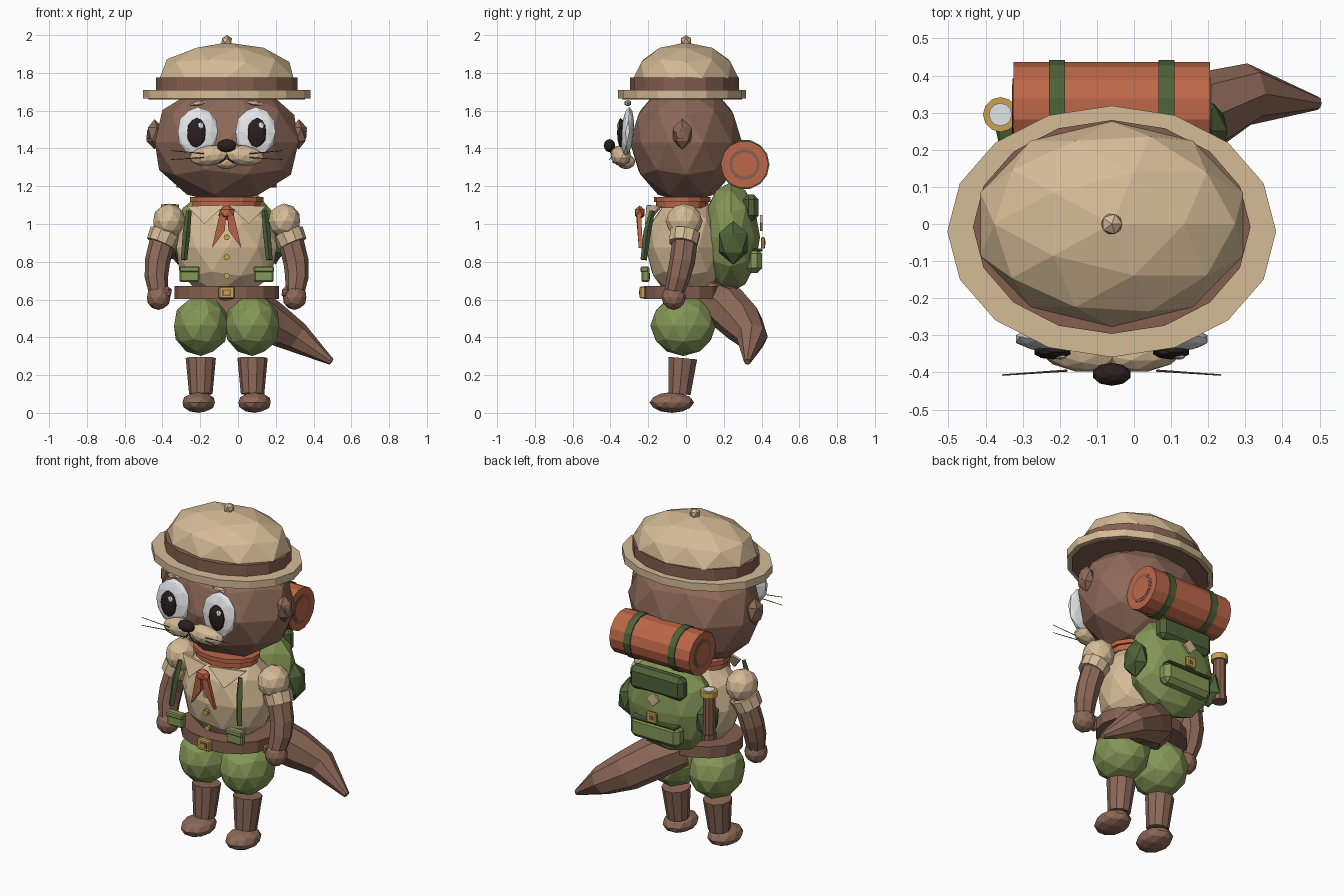
import bpy, bmesh, math
from mathutils import Vector, Matrix, Euler

if "Cube" in bpy.data.objects:
    bpy.data.objects.remove(bpy.data.objects["Cube"])

CX = -0.06  # body axis; all part positions below are relative to it


def colour(name, r, g, b):
    m = bpy.data.materials.new(name)
    m.diffuse_color = [((c / 255 + 0.055) / 1.055) ** 2.4 for c in (r, g, b)] + [1]
    m.use_nodes = True
    m.node_tree.nodes["Principled BSDF"].inputs["Base Color"].default_value = m.diffuse_color
    return m


FUR = colour("fur brown", 141, 105, 88)
LEATHER = colour("leather brown", 133, 96, 79)
TAN = colour("khaki tan", 213, 187, 150)
GREEN = colour("leaf green", 133, 151, 87)
DARKGREEN = colour("dark green", 78, 99, 57)
RED = colour("rust red", 189, 103, 72)
GOLD = colour("brass", 201, 162, 80)
WHITE = colour("eye white", 235, 236, 238)
BLACK = colour("near black", 44, 31, 32)


def finish(name, bm, mat, loc=(0, 0, 0), rot=(0, 0, 0)):
    bmesh.ops.recalc_face_normals(bm, faces=bm.faces)
    bm.transform(Matrix.Translation(Vector(loc) + Vector((CX, 0, 0))) @ Euler(rot).to_matrix().to_4x4())
    me = bpy.data.meshes.new(name)
    bm.to_mesh(me)
    bm.free()
    me.materials.append(mat)
    ob = bpy.data.objects.new(name, me)
    bpy.context.collection.objects.link(ob)
    return ob


def ball(name, mat, loc, r, sub=2, rot=(0, 0, 0), half=False):
    bm = bmesh.new()
    bmesh.ops.create_icosphere(bm, subdivisions=sub, radius=1)
    if half:
        bmesh.ops.bisect_plane(bm, geom=bm.verts[:] + bm.edges[:] + bm.faces[:],
                               plane_co=(0, 0, 0), plane_no=(0, 0, -1), clear_outer=True)
    bmesh.ops.scale(bm, vec=r, verts=bm.verts)
    return finish(name, bm, mat, loc, rot)


def drum(name, mat, loc, r, depth, sides=16, rot=(0, 0, 0), oval=1.0):
    bm = bmesh.new()
    bmesh.ops.create_cone(bm, cap_ends=True, segments=sides, radius1=r, radius2=r, depth=depth)
    bmesh.ops.scale(bm, vec=(1, oval, 1), verts=bm.verts)
    return finish(name, bm, mat, loc, rot)


def box(name, mat, loc, size, rot=(0, 0, 0), bevel=0.0):
    bm = bmesh.new()
    bmesh.ops.create_cube(bm, size=1)
    bmesh.ops.scale(bm, vec=size, verts=bm.verts)
    if bevel:
        bmesh.ops.bevel(bm, geom=bm.edges[:], offset=bevel, segments=1, affect='EDGES')
    return finish(name, bm, mat, loc, rot)


def tube(name, mat, pts, radii, sides=8):
    bm, rings = bmesh.new(), []
    pts = [Vector(p) for p in pts]
    for i, (p, r) in enumerate(zip(pts, radii)):
        d = (pts[min(i + 1, len(pts) - 1)] - pts[max(i - 1, 0)]).normalized()
        u = d.cross(Vector((0, 1, 0)) if abs(d.y) < 0.9 else Vector((0, 0, 1))).normalized()
        v = d.cross(u)
        ang = [2 * math.pi * k / sides for k in range(sides)]
        rings.append([bm.verts.new(p + (u * math.cos(a) + v * math.sin(a)) * r) for a in ang])
    for a, b in zip(rings, rings[1:]):
        for k in range(sides):
            bm.faces.new((a[k], a[(k + 1) % sides], b[(k + 1) % sides], b[k]))
    bm.faces.new(rings[0])
    bm.faces.new(rings[-1])
    return finish(name, bm, mat)


def plate(name, mat, pts, thick):
    bm = bmesh.new()
    f = bm.faces.new([bm.verts.new(p) for p in pts])
    new = bmesh.ops.extrude_face_region(bm, geom=[f])["geom"]
    bmesh.ops.translate(bm, vec=(0, thick, 0), verts=[e for e in new if isinstance(e, bmesh.types.BMVert)])
    return finish(name, bm, mat)


# Hat
ball("hat_dome", TAN, (0, 0, 1.774), (.372, .277, .187), half=True)
drum("hat_band", LEATHER, (0, -.008, 1.738), .374, .076, 16, oval=.77)
drum("hat_brim", TAN, (0, -.02, 1.687), .443, .045, 16, oval=.765)
drum("hat_underside", LEATHER, (0, -.02, 1.662), .415, .008, 16, oval=.765)
ball("hat_knob", TAN, (0, 0, 1.97), (.032, .032, .03), 1)

# Head, nose and mouth
ball("head", FUR, (0, 0, 1.432), (.4, .297, .325))
ball("nose", BLACK, (0, -.405, 1.415), (.053, .031, .035))
ball("chin", TAN, (0, -.318, 1.33), (.065, .05, .04))

# Neckerchief
drum("scarf_ring", RED, (0, -.02, 1.105), .185, .04, 14, oval=.75)
drum("scarf_roll", RED, (0, -.02, 1.13), .2, .025, 14, oval=.75)
ball("scarf_knot", RED, (0, -.245, 1.06), (.049, .03, .038), 1)

# Shirt and belt
front = (math.pi / 2, 0, 0)
ball("shirt", TAN, (0, 0, .875), (.28, .213, .284))
drum("belt", LEATHER, (0, -.01, .637), .276, .068, 16, oval=.77)
box("belt_buckle", GOLD, (0, -.23, .637), (.085, .03, .065), bevel=.006)
box("buckle_hole", LEATHER, (0, -.244, .637), (.048, .006, .034))
box("buckle_pin", GOLD, (0, -.247, .637), (.028, .006, .022))
for z, y in ((.93, -.215), (.825, -.217), (.725, -.2)):
    drum("shirt_button", GOLD, (0, y, z), .016, .02, 8, front)

# Mirrored parts
for s in (-1, 1):
    # Face
    ball("ear", FUR, (s * .382, -.02, 1.475), (.048, .058, .08), 1)
    ball("inner_ear", FUR, (s * .405, -.03, 1.475), (.022, .03, .045), 1)
    ball("eye", WHITE, (s * .153, -.31, 1.487), (.111, .034, .133), rot=(-.08, 0, 0))
    ball("pupil", BLACK, (s * .16, -.345, 1.483), (.051, .02, .079))
    ball("eye_glint", WHITE, (s * .16 + .022, -.358, 1.52), (.017, .008, .02), 1)
    ball("eyebrow", TAN, (s * .15, -.308, 1.64), (.052, .02, .016), 1, rot=(0, s * .15, 0))
    ball("muzzle_cheek", TAN, (s * .09, -.345, 1.362), (.11, .053, .054), rot=(0, s * .12, s * .15))
    tube("mouth_line", BLACK, [(0, -.378, 1.375), (s * .012, -.385, 1.34), (s * .04, -.385, 1.323)],
         [.003] * 3, 4)
    for k in (-1, 1):
        tube("whisker", FUR, [(s * .12, -.395, 1.362 + k * .01), (s * .295, -.407, 1.365 + k * .024)],
             [.003, .002], 4)
    # Collar and scarf tails
    plate("collar", TAN, [(s * .01, -.21, 1.1), (s * .21, -.14, 1.095), (s * .118, -.217, 1.0)], .015)
    plate("scarf_tail", RED, [(s * .002, -.265, 1.06), (s * .038, -.26, 1.05), (s * .078, -.25, .872),
                              (s * .01, -.255, .965)], .022)
    # Arms
    ball("sleeve", TAN, (s * .305, -.01, 1.015), (.088, .098, .093))
    tube("sleeve_cuff", TAN, [(s * .325, -.005, .955), (s * .35, -.015, .895)], [.083, .078], 10)
    tube("arm", FUR, [(s * .33, 0, .95), (s * .367, -.02, .8), (s * .372, -.04, .72), (s * .36, -.065, .63)],
         [.068, .067, .062, .05])
    ball("hand", FUR, (s * .36, -.065, .612), (.065, .065, .067))
    ball("thumb", FUR, (s * .315, -.085, .638), (.028, .028, .035), 1)
    # Straps and belt pouches
    tube("front_strap", DARKGREEN, [(s * .2, -.178, 1.07), (s * .212, -.205, .96), (s * .226, -.224, .81)],
         [.014, .02, .017], 4)
    box("belt_pouch", GREEN, (s * .197, -.215, .733), (.104, .042, .082), bevel=.008)
    box("pouch_flap", GREEN, (s * .197, -.219, .76), (.108, .044, .03), bevel=.006)
    # Shorts, legs and feet
    ball("shorts_leg", GREEN, (s * .136, -.015, .462), (.15, .174, .161))
    tube("leg", FUR, [(s * .137, -.035, .1), (s * .137, -.017, .29)], [.062, .08], 10)
    ball("foot", FUR, (s * .148, -.075, .055), (.09, .118, .055))

# Tail
tube("tail", FUR, [(.02, .1, .6), (.12, .22, .555), (.24, .3, .475), (.37, .35, .40), (.555, .325, .27)],
     [.11, .122, .112, .083, .018])

# Backpack
ball("backpack", GREEN, (0, .237, .93), (.275, .155, .292))
box("pack_flap", DARKGREEN, (0, .345, 1.088), (.355, .08, .138), bevel=.026)
box("pack_pocket", GREEN, (0, .36, .805), (.325, .085, .128), bevel=.026)
box("pocket_lid", DARKGREEN, (0, .375, .862), (.3, .06, .016), bevel=.005)
box("pack_buckle", GOLD, (0, .408, .9), (.064, .02, .062), bevel=.005)
box("pack_buckle_hole", LEATHER, (0, .417, .9), (.024, .006, .024))
box("pack_patch", TAN, (0, .398, 1.005), (.06, .012, .06), rot=(0, math.pi / 4, 0))
for s in (-1, 1):
    ball("side_pocket", DARKGREEN, (s * .258, .25, .9), (.06, .088, .115), 1)

# Bedroll
side = (0, math.pi / 2, 0)
drum("bedroll", RED, (0, .31, 1.315), .126, .53, 14, side)
drum("bedroll_ring", LEATHER, (0, .31, 1.315), .082, .534, 14, side)
drum("bedroll_core", RED, (0, .31, 1.315), .066, .538, 14, side)
for s in (-1, 1):
    drum("bedroll_strap", DARKGREEN, (s * .147, .31, 1.315), .132, .043, 14, side)

# Spyglass
drum("spyglass_tube", LEATHER, (-.3, .295, .95), .036, .27, 10)
drum("spyglass_rim", GOLD, (-.3, .295, 1.085), .047, .035, 12)
drum("spyglass_lens", WHITE, (-.3, .295, 1.104), .031, .006, 12)
drum("spyglass_foot", LEATHER, (-.3, .295, .83), .042, .03, 10)
